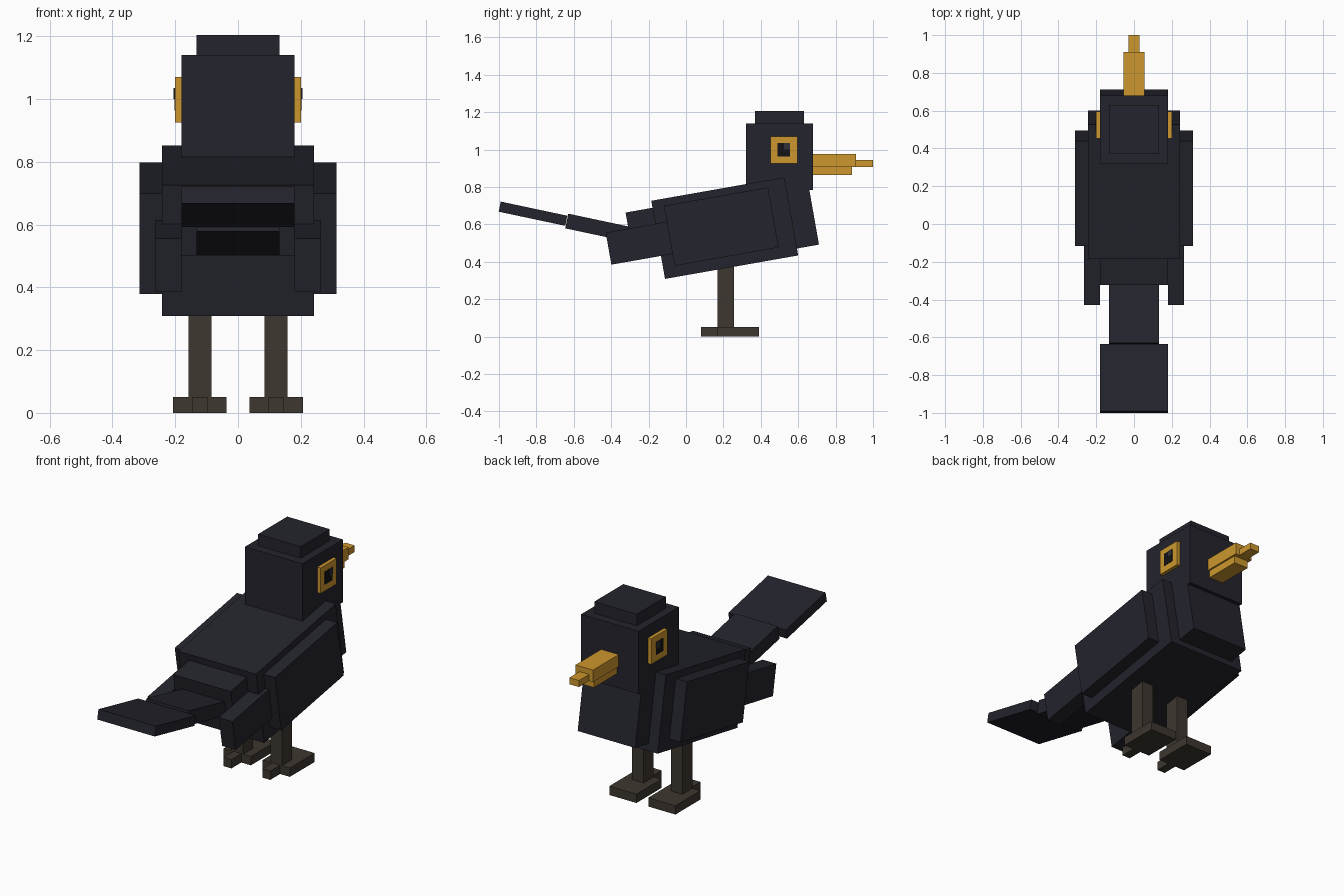
import bpy
import bmesh
from math import radians
from mathutils import Matrix

cube = bpy.data.objects.get("Cube")
if cube:
    bpy.data.objects.remove(cube, do_unlink=True)


def material(name, rgb):
    mat = bpy.data.materials.new(name)
    mat.use_nodes = True
    mat.diffuse_color = (*rgb, 1)
    mat.node_tree.nodes["Principled BSDF"].inputs["Base Color"].default_value = (*rgb, 1)
    return mat


feather = material("blue black feathers", (0.017, 0.017, 0.026))
gold = material("golden orange", (0.61, 0.31, 0.027))
leg_brown = material("dark brown legs", (0.048, 0.038, 0.029))
pupil_black = material("pupil black", (0.006, 0.006, 0.009))
glint_grey = material("glint grey", (0.03, 0.03, 0.038))


def block(name, center, size, mat, tilt=0):
    """Box of the given size, tilted nose-up in degrees about x."""
    bm = bmesh.new()
    bmesh.ops.create_cube(bm, size=1, matrix=Matrix.Diagonal((*size, 1)))
    mesh = bpy.data.meshes.new(name)
    bm.to_mesh(mesh)
    bm.free()
    mesh.materials.append(mat)
    obj = bpy.data.objects.new(name, mesh)
    obj.location = center
    obj.rotation_euler.x = radians(tilt)
    bpy.context.collection.objects.link(obj)
    return obj


def span(name, x, y, z, mat):
    """Upright box given by its extents on each axis."""
    pairs = (x, y, z)
    return block(name, [(a + b) / 2 for a, b in pairs],
                 [abs(b - a) for a, b in pairs], mat)


# Body, chest and rump lean nose-up
block("body", (0, 0.207, 0.58), (0.486, 0.723, 0.424), feather, 10)
block("chest", (0, 0.532, 0.643), (0.36, 0.30, 0.36), feather, 10)
block("rump", (0, -0.161, 0.608), (0.36, 0.30, 0.165), feather, 10)

# Tail rises towards its end
block("tail_base", (0, -0.454, 0.579), (0.266, 0.375, 0.08), feather, -12)
block("tail_fan", (0, -0.818, 0.657), (0.36, 0.364, 0.055), feather, -12)

# Head and crown
span("head", (-0.18, 0.18), (0.32, 0.68), (0.785, 1.14), feather)
span("crown", (-0.133, 0.133), (0.37, 0.63), (1.14, 1.205), feather)

# Beak
span("upper_beak", (-0.055, 0.055), (0.68, 0.91), (0.907, 0.975), gold)
span("beak_tip", (-0.03, 0.03), (0.91, 1.0), (0.907, 0.944), gold)
span("lower_beak", (-0.045, 0.045), (0.68, 0.888), (0.865, 0.907), gold)

# Paired parts
for side, s in (("left", 1), ("right", -1)):
    def pair(name, x, y, z, mat):
        span(f"{side}_{name}", (s * x[0], s * x[1]), y, z, mat)

    block(f"{side}_wing", (s * 0.277, 0.189, 0.588), (0.073, 0.565, 0.326), feather, 10)
    block(f"{side}_wing_tip", (s * 0.2225, -0.217, 0.505), (0.085, 0.40, 0.174), feather, 10)

    pair("eye", (0.18, 0.2), (0.453, 0.596), (0.926, 1.071), gold)
    pair("pupil", (0.199, 0.203), (0.489, 0.556), (0.964, 1.036), pupil_black)
    pair("eye_glint", (0.202, 0.205), (0.524, 0.556), (1.0, 1.036), glint_grey)

    pair("leg", (0.085, 0.157), (0.168, 0.257), (0.05, 0.45), leg_brown)
    pair("foot", (0.037, 0.207), (0.168, 0.39), (0, 0.05), leg_brown)
    pair("back_toe", (0.097, 0.146), (0.08, 0.168), (0, 0.05), leg_brown)
